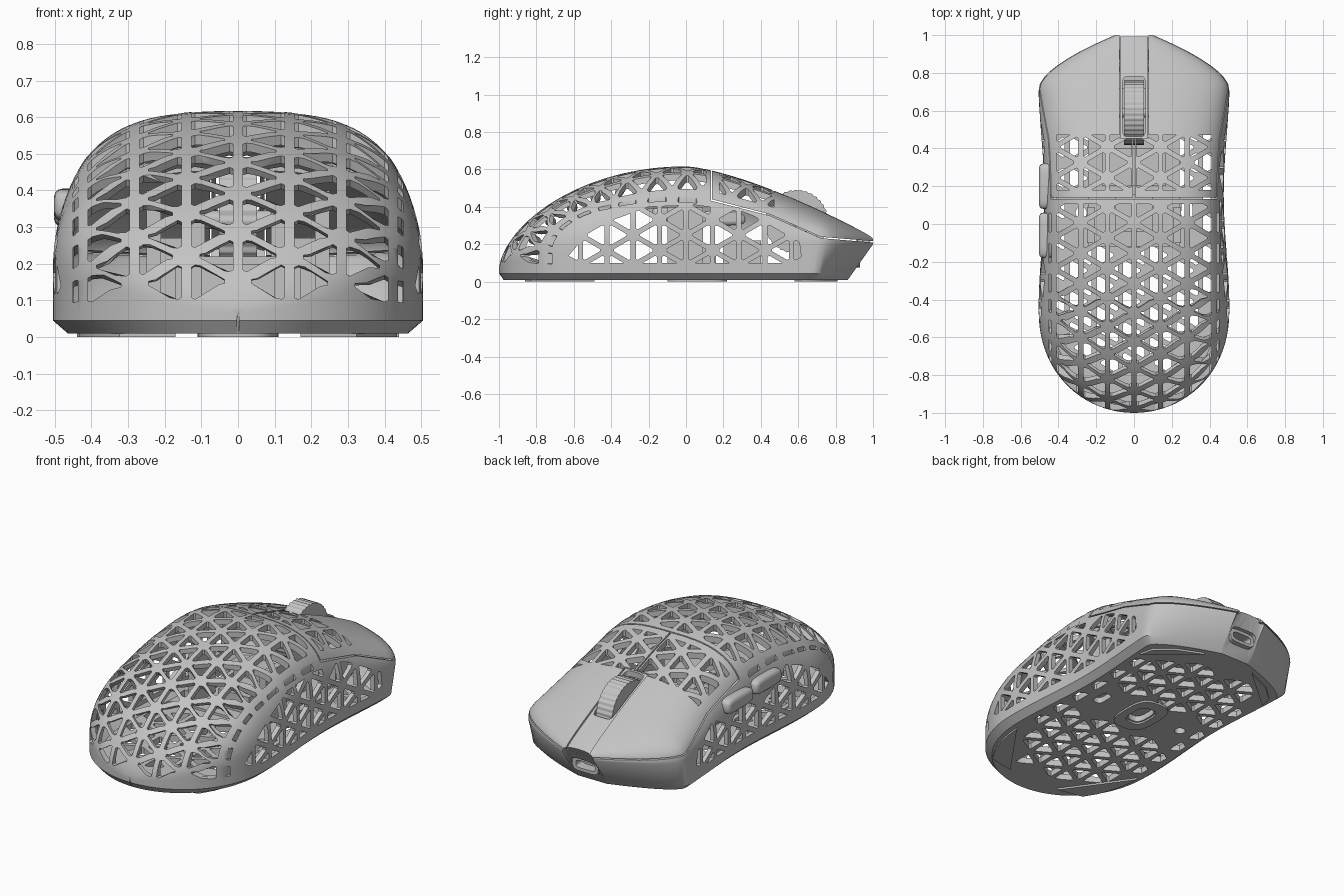
import bpy, bmesh, math

if "Cube" in bpy.data.objects:
    bpy.data.objects.remove(bpy.data.objects["Cube"])

grey = bpy.data.materials.new("plain grey")
grey.use_nodes = True
grey.diffuse_color = (0.55, 0.55, 0.55, 1)
for node in grey.node_tree.nodes:
    if node.type == 'BSDF_PRINCIPLED':
        node.inputs["Base Color"].default_value = (0.55, 0.55, 0.55, 1)


def finish(bm, name):
    bmesh.ops.recalc_face_normals(bm, faces=bm.faces[:])
    mesh = bpy.data.meshes.new(name)
    bm.to_mesh(mesh)
    bm.free()
    obj = bpy.data.objects.new(name, mesh)
    bpy.context.collection.objects.link(obj)
    return obj


def prism(name, polys, axis, lo, hi):
    """Extrude flat outlines along an axis, or along a placing function."""
    place = {'x': lambda u, v, h: (h, u, v),
             'y': lambda u, v, h: (u, h, v),
             'z': lambda u, v, h: (u, v, h)}.get(axis, axis)
    bm = bmesh.new()
    for poly in polys:
        a = [bm.verts.new(place(u, v, lo)) for u, v in poly]
        b = [bm.verts.new(place(u, v, hi)) for u, v in poly]
        bm.faces.new(a)
        bm.faces.new(b[::-1])
        for i in range(len(a)):
            k = i - 1
            bm.faces.new((a[k], a[i], b[i], b[k]))
    return finish(bm, name)


def box(name, x0, x1, y0, y1, z0, z1):
    return prism(name, [[(x0, y0), (x1, y0), (x1, y1), (x0, y1)]], 'z', z0, z1)


def pill(cu, cv, ru, rv, n=4, count=28):
    pts = []
    for i in range(count):
        a = 2 * math.pi * i / count
        c, s = math.cos(a), math.sin(a)
        pts.append((cu + ru * math.copysign(abs(c) ** (2 / n), c),
                    cv + rv * math.copysign(abs(s) ** (2 / n), s)))
    return pts


def boolean(obj, tool, op='DIFFERENCE'):
    mod = obj.modifiers.new("cut", 'BOOLEAN')
    mod.operation, mod.solver, mod.object = op, 'EXACT', tool
    bpy.context.view_layer.update()
    deps = bpy.context.evaluated_depsgraph_get()
    mesh = bpy.data.meshes.new_from_object(obj.evaluated_get(deps))
    obj.modifiers.clear()
    obj.data = mesh
    bpy.data.objects.remove(tool)
    return obj


def duplicate(obj, name):
    new = obj.copy()
    new.data = obj.data.copy()
    new.name = name
    bpy.context.collection.objects.link(new)
    return new


# Body shape: half width and crown height along the length
def clamp(t):
    return min(1, max(0, t))


def width(y):
    if y < -0.45:
        return max(0.003, 0.505 * math.sqrt(max(0, 1 - ((-0.45 - y) / 0.55) ** 2.2)))
    if y < 0.72:
        return 0.49 + 0.015 * math.cos(2 * math.pi * (y + 0.45) / 1.21)
    return 0.505 - 0.405 * ((y - 0.72) / 0.28) ** 1.65


def crown(y):
    if y < 0:
        return 0.065 + 0.552 * max(0, 1 - y * y) ** 0.6
    return 0.617 - 0.377 * y ** 1.414


def body_solid(name, fit, rows=60, cols=60):
    bm = bmesh.new()
    rings = []
    for i in range(rows + 1):
        y = -math.cos(math.pi * i / rows)
        w, top = width(y), crown(y)
        t = clamp(y / 0.75)
        t = t * t * (3 - 2 * t)
        low = (1 - t) * (0.06 + 0.25 * (top - 0.06)) + 0.2 * t
        n = 2.4 + 0.7 * clamp(1 - abs(y - 0.15) / 0.55)
        pts = [(w, y, 0.045)]
        for j in range(cols + 1):
            a = math.pi * j / cols
            c, s = math.cos(a), max(0, math.sin(a))
            pts.append((w * math.copysign(abs(c) ** (2 / n), c), y,
                        low + (top - low) * s ** (2 / n)))
        pts += [(-w, y, 0.045), (-0.92 * w, y * 0.975, 0.01), (0.92 * w, y * 0.975, 0.01)]
        ring = []
        for x, yy, z in pts:
            # the nose wall leans back towards the base
            yy -= 0.11 * clamp((y - 0.6) / 0.4) * clamp((0.2 - z) / 0.15)
            ring.append(bm.verts.new(fit(x, yy, z)))
        rings.append(ring)
    for a, b in zip(rings, rings[1:]):
        for j in range(len(a)):
            bm.faces.new((a[j - 1], a[j], b[j], b[j - 1]))
    bm.faces.new(rings[0])
    bm.faces.new(rings[-1][::-1])
    bmesh.ops.triangulate(bm, faces=bm.faces[:])
    return finish(bm, name)


# Triangle lattice, trimmed to a convex fence
def clip(poly, fence):
    for (ax, ay), (bx, by) in zip(fence, fence[1:] + fence[:1]):
        out = []
        d = [(bx - ax) * (v - ay) - (by - ay) * (u - ax) for u, v in poly]
        for i, p in enumerate(poly):
            q, dq = poly[i - 1], d[i - 1]
            if (d[i] >= 0) != (dq >= 0):
                f = dq / (dq - d[i])
                out.append((q[0] + f * (p[0] - q[0]), q[1] + f * (p[1] - q[1])))
            if d[i] >= 0:
                out.append(p)
        poly = out
    return poly


def lattice(fence, v0=0.0, u0=0.0, keep=lambda u, v: True, pitch=0.163, col=0.141, hole=0.71):
    result = []
    for k in range(-8, 8):
        for j in range(-18, 15):
            v = v0 + j * pitch / 2
            # odd and even half rows point in opposite directions
            flat, tip = (k, k + 1) if (j + k) % 2 else (k + 1, k)
            fu, tu = u0 + flat * col, u0 + tip * col
            tri = [(fu, v - pitch / 2), (tu, v), (fu, v + pitch / 2)]
            cu, cv = (2 * fu + tu) / 3, v
            tri = [(cu + hole * (a - cu), cv + hole * (b - cv)) for a, b in tri]
            if tip < flat:
                tri.reverse()
            soft = []
            for i, p in enumerate(tri):
                for q in (tri[i - 1], tri[(i + 1) % 3]):
                    soft.append((p[0] + 0.1 * (q[0] - p[0]), p[1] + 0.1 * (q[1] - p[1])))
            poly = clip(soft, fence)
            if len(poly) < 3 or not keep(cu, cv):
                continue
            area = sum(poly[i - 1][0] * p[1] - p[0] * poly[i - 1][1] for i, p in enumerate(poly))
            if abs(area) / 2 > 0.0011:
                result.append(poly)
    return result


# Crown line as (distance, y, z), so the lattice can wrap over the rear
crown_line = [(0.3, 0.3, crown(0.3))]
for i in range(1, 1501):
    y = -1 + 1.3 * (1 - i / 1500) ** 2
    dist, y0, z0 = crown_line[-1]
    crown_line.append((dist - math.hypot(y - y0, crown(y) - z0), y, crown(y)))


def wrap(u, v, h):
    y, z = next(((y, z) for d, y, z in crown_line if d <= v), crown_line[-1][1:])
    hub_y, hub_z = max(y, -0.35), 0.08
    return (u, hub_y + h * (y - hub_y), hub_z + h * (z - hub_z))


# Hollow shell, from which the body, buttons and nose strip are taken
body = body_solid("body_shell", lambda x, y, z: (x, y, z))
boolean(body, body_solid("cavity", lambda x, y, z:
                         (x * 0.945, y * 0.95 - 0.015, 0.045 + (z - 0.01) * 0.888)))


def button_zone(name, x0, x1, grow=0.0):
    edge = [(0.14 - grow, 0.44 - grow), (0.45, 0.36 - grow), (0.72, 0.24 - grow),
            (1.2, 0.2 - grow), (1.2, 0.9), (0.14 - grow, 0.9)]
    return prism(name, [edge], 'x', x0, x1)


# Main buttons with their own lattice
parts = []
for name, x0, x1 in (("left_button", 0.004, 0.8), ("right_button", -0.8, -0.004)):
    button = boolean(duplicate(body, name), button_zone("zone", x0, x1), 'INTERSECT')
    boolean(button, box("slot", -0.076, 0.076, 0.455, 1.2, 0, 1))
    fence = [(-0.42, 0.18), (0.42, 0.18), (0.42, 0.47), (-0.42, 0.47)]
    side = 1 if x0 > 0 else -1
    holes = lattice(fence, keep=lambda u, v: u * side > 0)
    boolean(button, prism("holes", holes, 'z', 0.1, 0.9))
    parts.append(button)

# Strip between the buttons, with the wheel opening
strip = boolean(duplicate(body, "nose_strip"), box("zone", -0.073, 0.073, 0.46, 1.2, 0.21, 1), 'INTERSECT')
boolean(strip, prism("wheel_opening", [pill(0, 0.63, 0.061, 0.16, 8)], 'z', 0, 1))
strip.location = (0, -0.008, -0.005)
parts.append(strip)

# Body: button opening, wrapped crown holes, side holes, base holes
boolean(body, button_zone("opening", -0.8, 0.8, 0.007))
end = next(d for d, y, z in crown_line if y < 0 and z < 0.105)
crown_fence = [(-0.45, end), (0.45, end), (0.45, 0.1), (-0.45, 0.1)]
boolean(body, prism("crown_holes", lattice(crown_fence), wrap, 0.3, 1.15))
side_fence = [(-0.66, 0.1), (0.62, 0.1), (0.6, 0.26), (0.3, 0.375),
              (0.05, 0.41), (-0.2, 0.4), (-0.5, 0.29)]
boolean(body, prism("side_holes", lattice(side_fence, 0.25), 'x', 0.36, 0.8))
clear_of_keys = lambda u, v: not (v > 0.27 and -0.22 < u < 0.36)
boolean(body, prism("side_holes", lattice(side_fence, 0.25, keep=clear_of_keys), 'x', -0.8, -0.36))


def base_open(x, y):
    x = abs(x)
    if abs(y - 0.06) < 0.15 and x < 0.37:
        return False
    return -0.77 + 1.3 * (x - 0.17) < y < 0.76 - 0.86 * (x - 0.17)


base_fence = [(-0.42, -0.78), (0.42, -0.78), (0.42, 0.7), (-0.42, 0.7)]
base_cut = lattice(base_fence, 0.08, 0.07, base_open)
base_cut += [pill(0, 0.06, 0.05, 0.08, 3), pill(0.28, 0.06, 0.03, 0.055), pill(-0.28, 0.06, 0.03, 0.03, 2)]
boolean(body, prism("base_holes", base_cut, 'z', -0.1, 0.075))
boolean(body, prism("port_hole", [pill(0, 0.115, 0.085, 0.042)], 'y', 0.8, 1.1))
parts.append(body)

# Charging port rim
port = prism("port_rim", [pill(0, 0.115, 0.083, 0.04)], 'y', 0.85, 0.93)
parts.append(boolean(port, prism("port_gap", [pill(0, 0.115, 0.062, 0.022)], 'y', 0.87, 1.0)))

# Scroll wheel with a finely ribbed tread, and its axle
tread = []
for i in range(144):
    r = 0.171 if i % 4 < 2 else 0.167
    a = 2 * math.pi * i / 144
    tread.append((0.59 + r * math.cos(a), 0.32 + r * math.sin(a)))
parts.append(prism("scroll_wheel", [tread], 'x', -0.052, 0.052))
parts.append(prism("wheel_axle", [pill(0.59, 0.32, 0.025, 0.025, 2)], 'x', -0.14, 0.14))

# Two thumb keys
for name, y, z in (("front_thumb_key", 0.2, 0.345), ("rear_thumb_key", -0.06, 0.36)):
    key = prism(name, [pill(y, z, 0.12, 0.045)], 'x', -0.502, -0.43)
    bevel = key.modifiers.new("soft edge", 'BEVEL')
    bevel.width, bevel.segments, bevel.limit_method = 0.024, 3, 'ANGLE'
    parts.append(key)

# Glide feet
rear_foot = [(0.17, -0.86)] + [(0.86 * width(y), y) for y in (-0.83, -0.75, -0.65, -0.55, -0.49)]
front_foot = [(0.17, 0.81), (0.33, 0.74), (0.42, 0.66), (0.44, 0.58)]
for side, word in ((1, "left"), (-1, "right")):
    for name, outline in (("rear", rear_foot), ("front", front_foot)):
        parts.append(prism(word + "_" + name + "_foot", [[(side * x, y) for x, y in outline]], 'z', 0, 0.012))
foot = prism("sensor_foot", [pill(0, 0.06, 0.11, 0.16, 3)], 'z', 0, 0.015)
parts.append(boolean(foot, prism("sensor_gap", [pill(0, 0.06, 0.06, 0.09, 3)], 'z', -0.1, 0.1)))

# Inside: board, sensor housing, battery, switches and wheel posts
parts.append(box("circuit_board", -0.24, 0.24, -0.12, 0.72, 0.085, 0.1))
parts.append(box("sensor_housing", -0.1, 0.1, -0.04, 0.16, 0.05, 0.2))
parts.append(box("battery", -0.17, 0.17, 0.2, 0.4, 0.1, 0.22))
for side, word in ((1, "left"), (-1, "right")):
    a, b = sorted((side * 0.15, side * 0.24))
    parts.append(box(word + "_switch", a, b, 0.56, 0.7, 0.1, 0.27))
    a, b = sorted((side * 0.09, side * 0.13))
    parts.append(box(word + "_wheel_post", a, b, 0.56, 0.66, 0.1, 0.35))
    a, b = sorted((side * 0.21, side * 0.25))
    parts.append(box(word + "_board_post", a, b, -0.1, 0.09, 0.1, 0.4))

# Colour and smoothing
for obj in bpy.context.view_layer.objects:
    obj.select_set(obj in parts)
for obj in parts:
    obj.data.materials.clear()
    obj.data.materials.append(grey)
bpy.context.view_layer.objects.active = body
bpy.ops.object.shade_smooth_by_angle(angle=math.radians(35))
